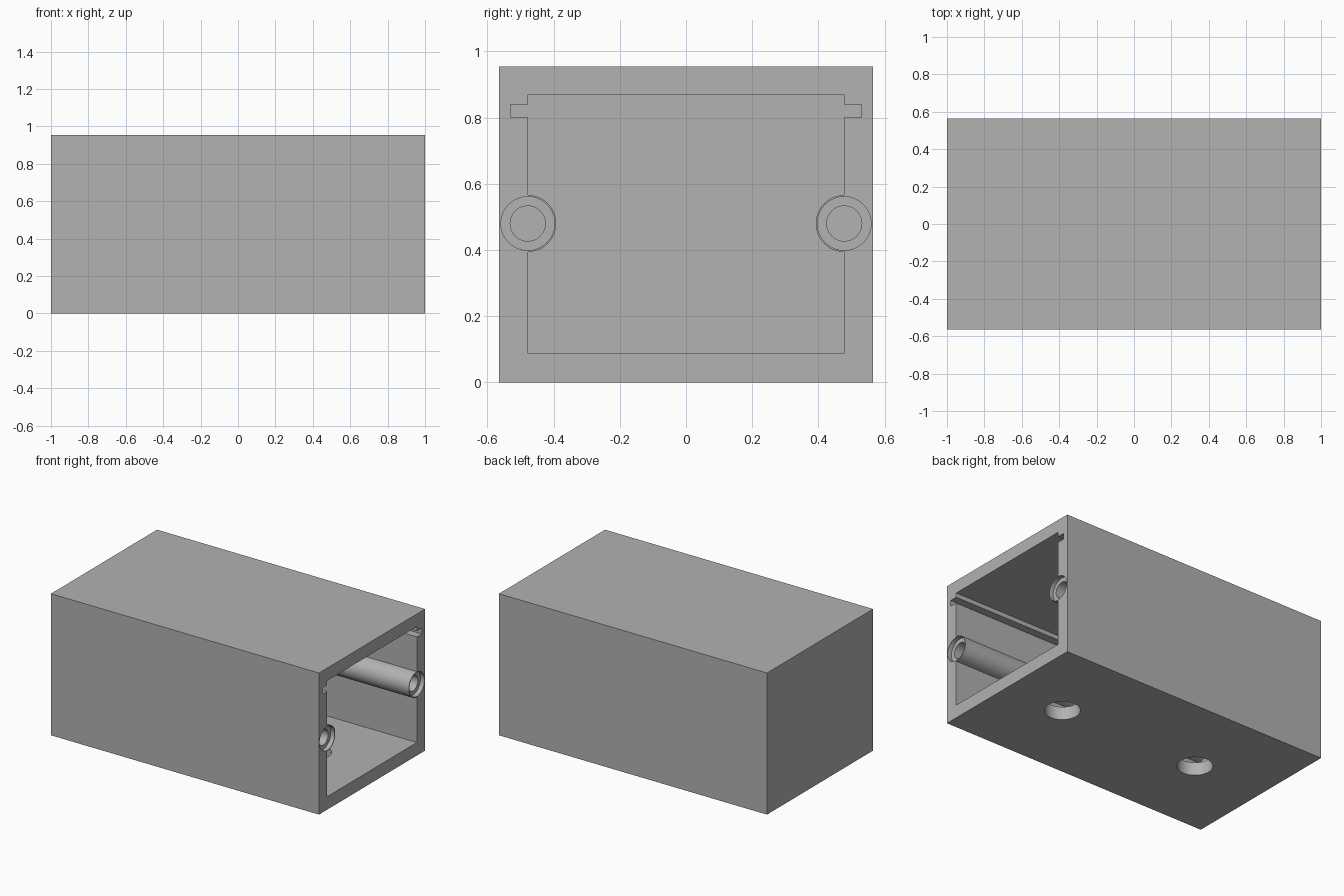
import bpy, bmesh
from math import sin, cos, pi
from mathutils import Matrix, Vector

cube = bpy.data.objects.get("Cube")
if cube:
    bpy.data.objects.remove(cube, do_unlink=True)

# Main dimensions
HALF_Y, HEIGHT = 0.565, 0.955
INNER_Y, FLOOR, CEILING = 0.478, 0.088, 0.87
BACK = -0.913
POST_Z, POST_R = 0.48, 0.086
OPEN = 1.1  # cutters run past the open end

grey = bpy.data.materials.new("light_grey")
grey.use_nodes = True
grey.diffuse_color = (0.445, 0.445, 0.445, 1)
grey.node_tree.nodes["Principled BSDF"].inputs["Base Color"].default_value = grey.diffuse_color


def make_object(name, bm):
    bmesh.ops.recalc_face_normals(bm, faces=bm.faces)
    mesh = bpy.data.meshes.new(name)
    bm.to_mesh(mesh)
    bm.free()
    mesh.materials.append(grey)
    obj = bpy.data.objects.new(name, mesh)
    bpy.context.collection.objects.link(obj)
    return obj


def prism(name, outline, x0, x1):
    """Extrude a (y, z) outline along x."""
    bm = bmesh.new()
    face = bm.faces.new([bm.verts.new((x0, y, z)) for y, z in outline])
    grown = bmesh.ops.extrude_face_region(bm, geom=[face])["geom"]
    verts = [v for v in grown if isinstance(v, bmesh.types.BMVert)]
    bmesh.ops.translate(bm, verts=verts, vec=(x1 - x0, 0, 0))
    return make_object(name, bm)


def cylinder(name, radius, start, end):
    start, end = Vector(start), Vector(end)
    axis = end - start
    turn = axis.to_track_quat('Z', 'Y').to_matrix().to_4x4()
    bm = bmesh.new()
    bmesh.ops.create_cone(bm, cap_ends=True, segments=48, radius1=radius, radius2=radius,
                          depth=axis.length,
                          matrix=Matrix.Translation((start + end) / 2) @ turn)
    return make_object(name, bm)


def cut(target, cutter):
    cutter.hide_render = True
    mod = target.modifiers.new("cut", 'BOOLEAN')
    mod.operation, mod.solver, mod.object = 'DIFFERENCE', 'EXACT', cutter
    bpy.context.view_layer.objects.active = target
    bpy.ops.object.modifier_apply(modifier=mod.name)
    bpy.data.objects.remove(cutter, do_unlink=True)


# Outer block
case = prism("case", [(-HALF_Y, 0), (HALF_Y, 0), (HALF_Y, HEIGHT), (-HALF_Y, HEIGHT)], -1, 1)

# Cavity outline: half-round screw posts stand in from the walls, lid grooves cut into them
STEPS = 24
side = [(INNER_Y, FLOOR)]
for i in range(STEPS + 1):
    a = pi * (i / STEPS - 0.5)
    side.append((INNER_Y - POST_R * cos(a), POST_Z + POST_R * sin(a)))
side += [(INNER_Y, 0.80), (0.53, 0.80), (0.53, 0.84), (INNER_Y, 0.84), (INNER_Y, CEILING)]
outline = side + [(-y, z) for y, z in reversed(side)]
cut(case, prism("cavity", outline, BACK, OPEN))

# Screw bores with a shallow counterbore at the open end
for y in (-INNER_Y, INNER_Y):
    cut(case, cylinder("counterbore", 0.081, (0.97, y, POST_Z), (OPEN, y, POST_Z)))
    cut(case, cylinder("bore", 0.053, (BACK, y, POST_Z), (OPEN, y, POST_Z)))

# Two round holes through the floor
for x in (-0.48, 0.565):
    cut(case, cylinder("floor_hole", 0.109, (x, 0, -0.1), (x, 0, 0.2)))

# Smooth round surfaces, crisp edges
bpy.ops.object.select_all(action='DESELECT')
case.select_set(True)
bpy.context.view_layer.objects.active = case
bpy.ops.object.shade_smooth_by_angle(angle=pi / 6)
